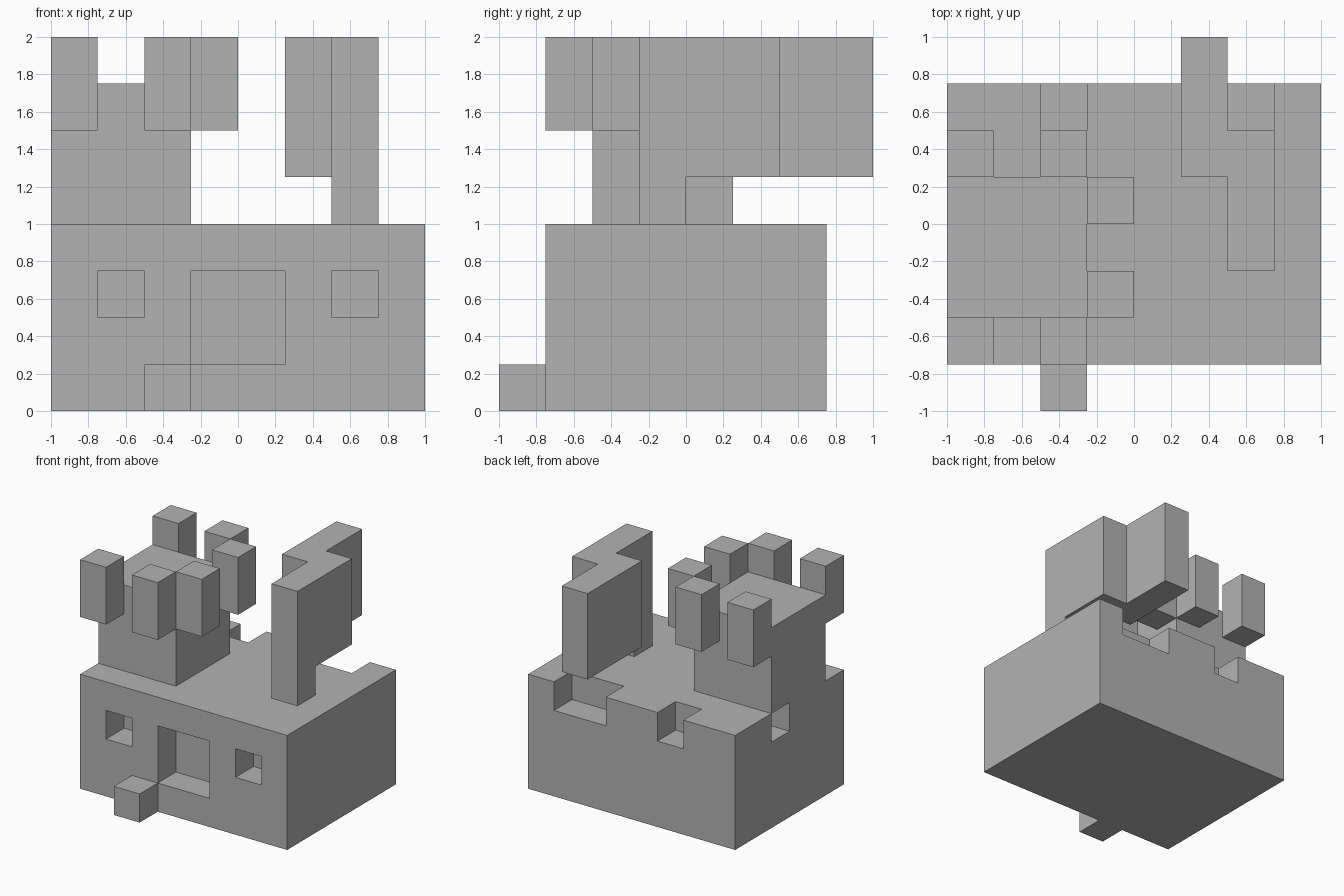
import bpy
import bmesh

if "Cube" in bpy.data.objects:
    bpy.data.objects.remove(bpy.data.objects["Cube"], do_unlink=True)

U = 0.25  # block size; all parts sit on this grid

stone = bpy.data.materials.new("stone_grey")
stone.use_nodes = True
GREY = (0.45, 0.45, 0.45, 1)
stone.diffuse_color = GREY
stone.node_tree.nodes["Principled BSDF"].inputs["Base Color"].default_value = GREY


def prism(name, outline, z0, z1):
    """Extrude a flat outline, in block units, from z0 to z1."""
    bm = bmesh.new()
    base = bm.faces.new([bm.verts.new((x * U, y * U, z0 * U)) for x, y in outline])
    top = bmesh.ops.extrude_face_region(bm, geom=[base])["geom"]
    bmesh.ops.translate(bm, vec=(0, 0, (z1 - z0) * U),
                        verts=[v for v in top if isinstance(v, bmesh.types.BMVert)])
    bmesh.ops.recalc_face_normals(bm, faces=bm.faces)
    mesh = bpy.data.meshes.new(name)
    bm.to_mesh(mesh)
    bm.free()
    mesh.materials.append(stone)
    obj = bpy.data.objects.new(name, mesh)
    bpy.context.collection.objects.link(obj)
    return obj


def box(name, x0, x1, y0, y1, z0, z1):
    return prism(name, [(x0, y0), (x1, y0), (x1, y1), (x0, y1)], z0, z1)


def carve(target, *bounds):
    """Cut a box out of the target."""
    cutter = box("cutter", *bounds)
    cutter.hide_render = True
    mod = target.modifiers.new("carve", "BOOLEAN")
    mod.operation = "DIFFERENCE"
    mod.solver = "EXACT"
    mod.object = cutter
    bpy.context.view_layer.objects.active = target
    bpy.ops.object.modifier_apply(modifier=mod.name)
    bpy.data.objects.remove(cutter, do_unlink=True)


# Main building with doorway, windows and wall notches
building = box("building", -4, 4, -3, 3, 0, 4)
carve(building, -1, 1, -4, -2, 1, 3)         # doorway
for x in (-3, 2):                            # front windows
    carve(building, x, x + 1, -4, -2, 2, 3)
carve(building, 1, 3, 2, 4, 3, 5)            # wide back notch
carve(building, -2, -1, 2, 4, 3, 5)          # narrow back notch
carve(building, -5, -3, 0, 1, 3, 5)          # side notch under the tower

# Front step
box("front_step", -2, -1, -4, -3, 0, 1)

# Tower with battlements hung around its rim
box("tower", -4, -1, -2, 1, 4, 7)
for i, (x, y) in enumerate([(-4, -3), (-2, -3), (-1, -2), (-1, 0), (-2, 1), (-4, 1)]):
    box(f"battlement_{i + 1}", x, x + 1, y, y + 1, 6, 8)

# Chimney and the drifting plume above it
box("chimney", 2, 3, -1, 0, 4, 5)
prism("plume", [(2, -1), (3, -1), (3, 2), (2, 2), (2, 4), (1, 4), (1, 1), (2, 1)], 5, 8)
